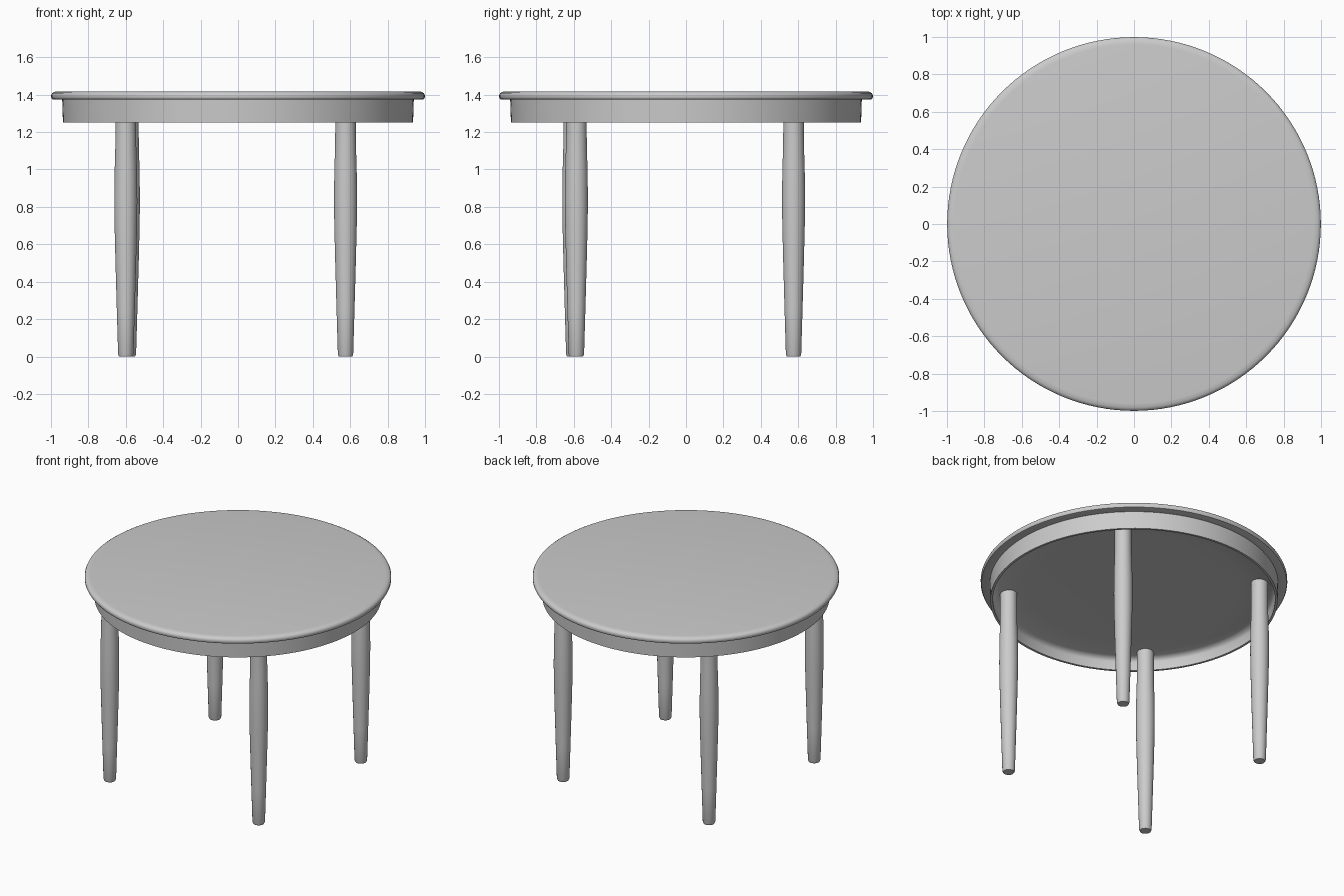
import bpy, bmesh, math

cube = bpy.data.objects.get("Cube")
if cube:
    bpy.data.objects.remove(cube, do_unlink=True)

grey = bpy.data.materials.new("plain grey")
grey.use_nodes = True
tone = (0.6, 0.6, 0.6, 1)
grey.diffuse_color = tone
grey.node_tree.nodes["Principled BSDF"].inputs["Base Color"].default_value = tone


def lathe(name, profile, steps, angle=40, location=(0, 0, 0)):
    """Turn a list of (radius, height) points around the z axis."""
    bm = bmesh.new()
    verts = [bm.verts.new((r, 0, z)) for r, z in profile]
    edges = [bm.edges.new(pair) for pair in zip(verts, verts[1:])]
    bmesh.ops.spin(bm, geom=verts + edges, cent=(0, 0, 0), axis=(0, 0, 1),
                   angle=math.tau, steps=steps)
    bmesh.ops.remove_doubles(bm, verts=bm.verts, dist=0.0001)
    bmesh.ops.recalc_face_normals(bm, faces=bm.faces)
    mesh = bpy.data.meshes.new(name)
    bm.to_mesh(mesh)
    bm.free()
    mesh.materials.append(grey)
    obj = bpy.data.objects.new(name, mesh)
    obj.location = location
    bpy.context.collection.objects.link(obj)
    bpy.ops.object.select_all(action='DESELECT')
    obj.select_set(True)
    bpy.context.view_layer.objects.active = obj
    bpy.ops.object.shade_smooth_by_angle(angle=math.radians(angle))
    return obj


# Round top with a softened rim
lathe("table_top", [
    (0, 1.418), (0.96, 1.418), (0.982, 1.415), (0.994, 1.408), (0.999, 1.398),
    (0.999, 1.385), (0.994, 1.376), (0.984, 1.373), (0.93, 1.373), (0, 1.373),
], 128)

# Thin ring below the top, blending softly into the recessed underside
lathe("apron", [
    (0.94, 1.373), (0.936, 1.25), (0.92, 1.25), (0.917, 1.31),
    (0.908, 1.328), (0.88, 1.338), (0.7, 1.345), (0, 1.345),
], 128, 60)

# Turned legs, swelling in the middle and narrowing to the foot
leg_profile = [
    (0, 0), (0.036, 0), (0.041, 0.012), (0.048, 0.25), (0.055, 0.5),
    (0.06, 0.7), (0.0615, 0.83), (0.06, 0.98), (0.056, 1.12),
    (0.055, 1.2), (0.055, 1.36), (0, 1.36),
]
for name, x, y in (
    ("front_right_leg", -0.6, -0.6),
    ("front_left_leg", 0.575, -0.586),
    ("back_right_leg", -0.586, 0.575),
    ("back_left_leg", 0.575, 0.575),
):
    lathe(name, leg_profile, 32, 35, (x, y, 0))
